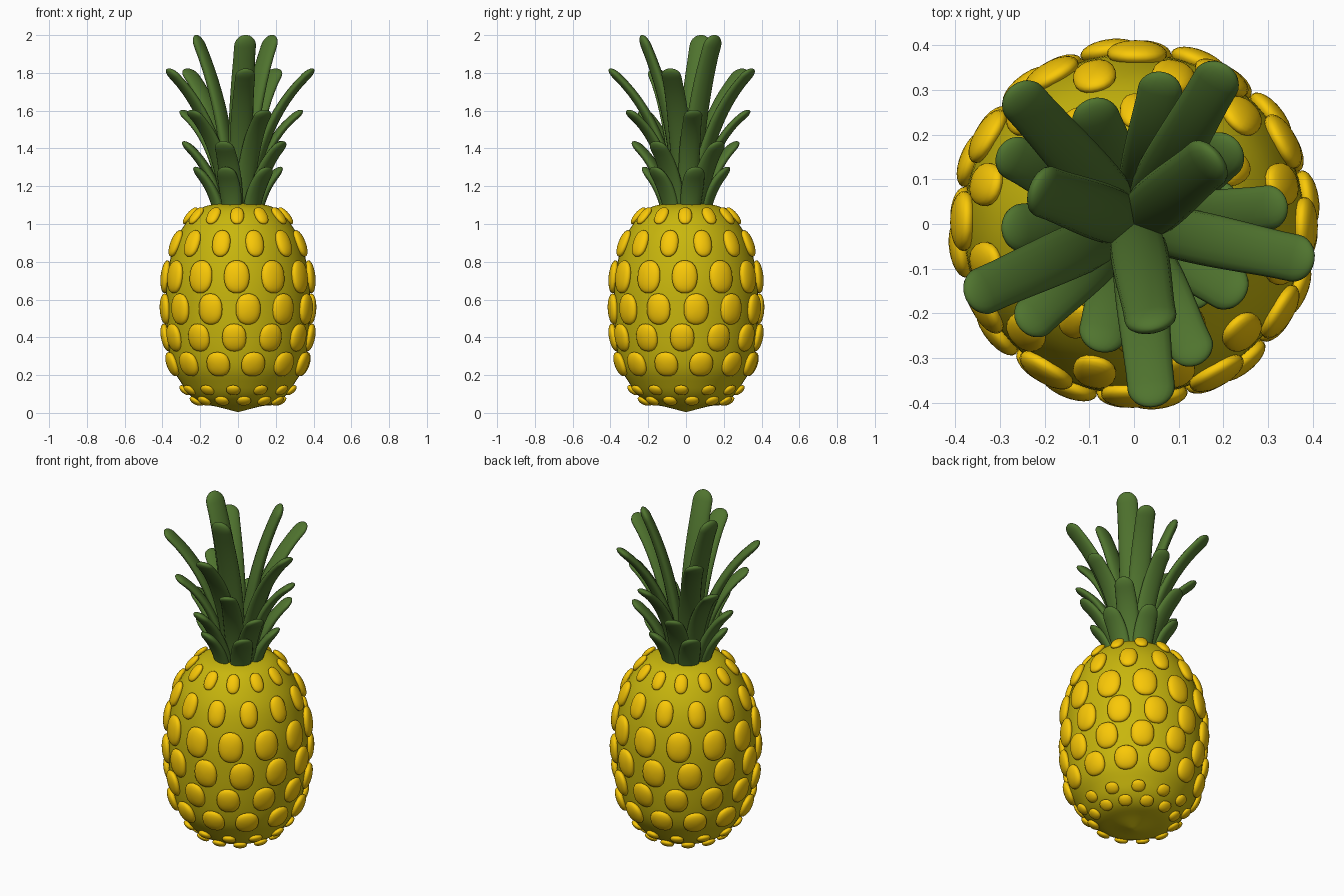
import bpy, bmesh, math
from mathutils import Vector

if "Cube" in bpy.data.objects:
    bpy.data.objects.remove(bpy.data.objects["Cube"])


def material(name, rgb):
    m = bpy.data.materials.new(name)
    m.diffuse_color = (*rgb, 1)
    m.use_nodes = True
    m.node_tree.nodes["Principled BSDF"].inputs["Base Color"].default_value = m.diffuse_color
    return m


def finish(bm, name, mat):
    bmesh.ops.recalc_face_normals(bm, faces=bm.faces[:])
    me = bpy.data.meshes.new(name)
    bm.to_mesh(me)
    bm.free()
    me.materials.append(mat)
    me.shade_smooth()
    ob = bpy.data.objects.new(name, me)
    bpy.context.collection.objects.link(ob)
    return ob


def loft(bm, rings):
    loops = [[bm.verts.new(p) for p in ring] for ring in rings]
    n = len(loops[0])
    for a, b in zip(loops, loops[1:]):
        for i in range(n):
            bm.faces.new((a[i], a[(i + 1) % n], b[(i + 1) % n], b[i]))
    bm.faces.new(loops[0][::-1])
    bm.faces.new(loops[-1])


body_mat = material("rind", (0.58, 0.47, 0.004))
scale_mat = material("scale", (0.95, 0.58, 0.002))
leaf_mat = material("leaf", (0.08, 0.175, 0.028))

# Body profile: radius, height
PROFILE = [(0.005, 0.005), (0.10, 0.03), (0.19, 0.05), (0.25, 0.09), (0.295, 0.15),
           (0.345, 0.24), (0.372, 0.38), (0.382, 0.55), (0.375, 0.72), (0.338, 0.89),
           (0.28, 1.0), (0.21, 1.075), (0.13, 1.105), (0.01, 1.12)]


def smooth_profile(pts, steps=4):
    p = [Vector(q) for q in pts]
    p = [p[0] * 2 - p[1]] + p + [p[-1] * 2 - p[-2]]
    out = []
    for a, b, c, d in zip(p, p[1:], p[2:], p[3:]):
        for k in range(steps):
            t = k / steps
            out.append(0.5 * (2 * b + (c - a) * t + (2 * a - 5 * b + 4 * c - d) * t * t
                              + (3 * b - a - 3 * c + d) * t ** 3))
    return out + [p[-2]]


curve = smooth_profile(PROFILE)
bm = bmesh.new()
loft(bm, [[(r * math.cos(a), r * math.sin(a), z)
           for a in (math.tau * i / 48 for i in range(48))] for r, z in curve])
finish(bm, "body", body_mat)


def surface(z):
    """Radius of the body at a height, and its slope angle."""
    for a, b in zip(curve, curve[1:]):
        if a.y <= z <= b.y:
            t = (z - a.y) / (b.y - a.y)
            d = b - a
            return a.x + d.x * t, math.atan2(-d.x, d.y)


# Scales: height, width, length, thickness, first angle, extra downward lean (degrees)
ROWS = [(0.068, 0.075, 0.07, 0.036, 8, 5), (0.125, 0.075, 0.07, 0.036, -5, 16),
        (0.26, 0.128, 0.135, 0.056, 13, 4), (0.40, 0.128, 0.15, 0.056, -3, 6),
        (0.55, 0.133, 0.165, 0.058, 8, 2), (0.72, 0.135, 0.175, 0.058, -1, 0),
        (0.895, 0.098, 0.15, 0.052, 15, 0), (1.04, 0.072, 0.112, 0.04, -1, 0)]
bm = bmesh.new()
for z, w, h, thick, start, lean in ROWS:
    r, tilt = surface(z)
    tilt -= math.radians(lean)
    for k in range(12):
        a = math.radians(start + 30 * k)
        radial = Vector((math.sin(a), -math.cos(a), 0))
        side = Vector((math.cos(a), math.sin(a), 0))
        normal = radial * math.cos(tilt) + Vector((0, 0, math.sin(tilt)))
        up = normal.cross(side)
        centre = radial * r + Vector((0, 0, z)) + normal * 0.006
        new = bmesh.ops.create_uvsphere(bm, u_segments=20, v_segments=12, radius=1)["verts"]
        for v in new:
            x, y, d = v.co
            l = math.hypot(x, y)
            # slightly squared outline
            f = 1 if l < 1e-5 else l / (abs(x) ** 2.3 + abs(y) ** 2.3) ** (1 / 2.3)
            v.co = centre + side * (x * f * w / 2) + up * (y * f * h / 2) + normal * (d * thick / 2)
finish(bm, "scales", scale_mat)


def leaf(bm, angle, path, width, thick):
    """Flattened tube along a bent path with a rounded tip."""
    a = math.radians(angle)
    out = Vector((math.cos(a), math.sin(a), 0))
    side = Vector((-math.sin(a), math.cos(a), 0))
    p0, p1, p2 = [out * r + Vector((0, 0, z)) for r, z in path]
    length = (p1 - p0).length + (p2 - p1).length
    cap = width * 0.55 / length
    ts = [i / 12 * (1 - cap) for i in range(13)]
    ts += [1 - cap + cap * math.sin(math.pi / 2 * i / 7) for i in range(1, 8)]
    rings = []
    for t in ts:
        p = p0 * (1 - t) ** 2 + p1 * 2 * t * (1 - t) + p2 * t * t
        tan = ((p1 - p0) * (1 - t) + (p2 - p1) * t).normalized()
        nrm = side.cross(tan)
        u = max(0, (t - 1 + cap) / cap)
        s = math.sqrt(max(0.002, 1 - u * u))
        w = width / 2 * s * (0.9 + 0.1 * math.sin(math.pi * min(1, t * 1.2)))
        h = thick / 2 * s * (1.25 - 0.4 * t)
        rings.append([p + side * (w * math.cos(b)) + nrm * (h * math.sin(b))
                      for b in (math.tau * i / 16 for i in range(16))])
    loft(bm, rings)


# Crown tiers: name, count, first angle, path (radius, height), width, thickness
TIERS = [("outer", 6, 13, [(0.105, 1.08), (0.145, 1.22), (0.24, 1.30)], 0.12, 0.05),
         ("lower", 5, 38, [(0.09, 1.08), (0.145, 1.32), (0.295, 1.435)], 0.12, 0.05),
         ("middle", 5, 7, [(0.07, 1.08), (0.125, 1.46), (0.345, 1.60)], 0.11, 0.045),
         ("upper", 5, 60, [(0.055, 1.08), (0.12, 1.58), (0.41, 1.82)], 0.118, 0.05),
         ("inner", 3, 40, [(0.03, 1.08), (0.06, 1.62), (0.24, 2.0)], 0.13, 0.06)]
for name, count, start, path, width, thick in TIERS:
    bm = bmesh.new()
    for k in range(count):
        leaf(bm, start + 360 * k / count, path, width, thick)
    finish(bm, name + "_leaves", leaf_mat)
